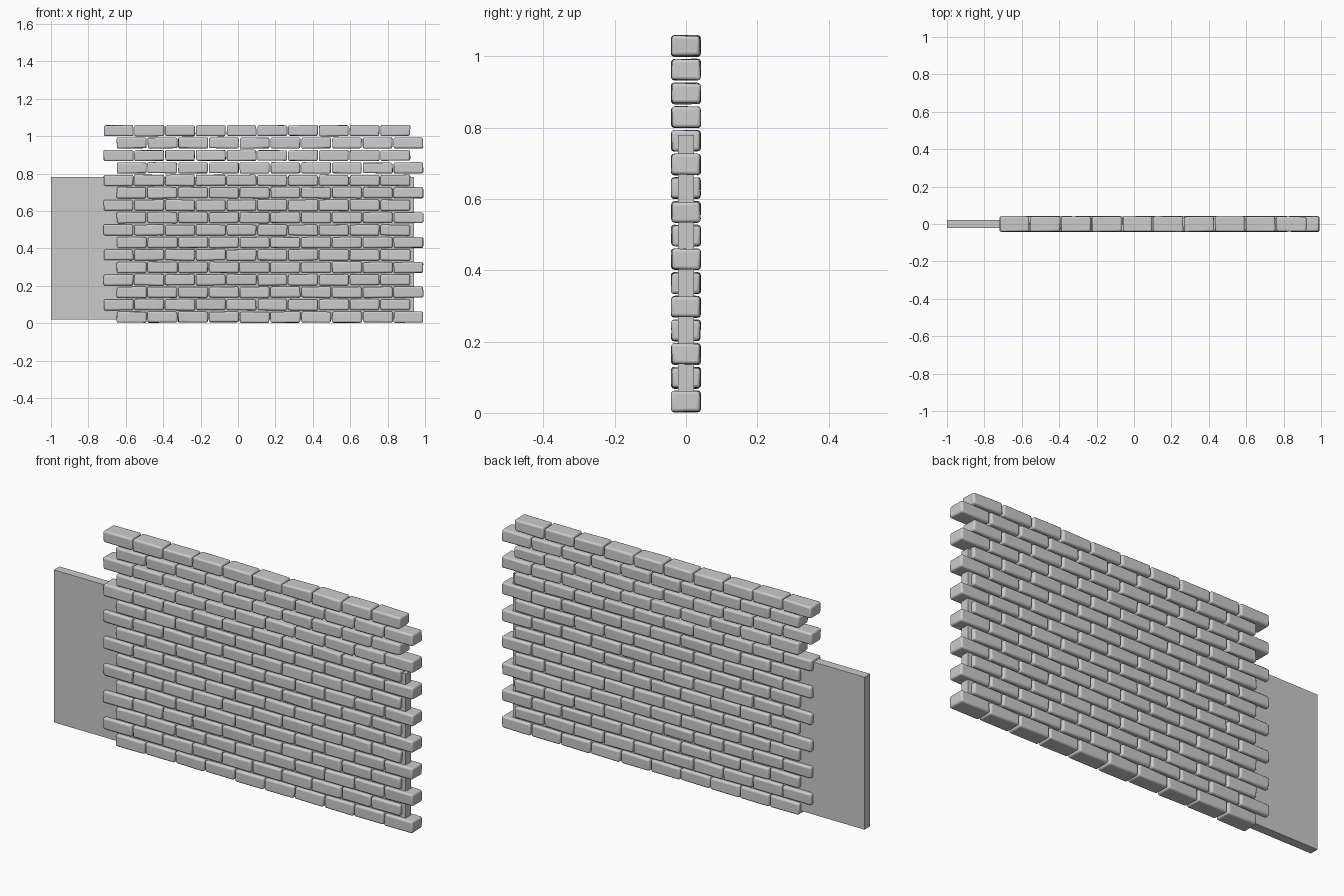
import bpy, bmesh, random
from mathutils import Matrix, Vector

if "Cube" in bpy.data.objects:
    bpy.data.objects.remove(bpy.data.objects["Cube"])

random.seed(7)
ROWS, COLS = 16, 10
PITCH_X, PITCH_Z = 0.1645, 0.0665
SIZE = Vector((0.158, 0.081, 0.058))


def finish(name, bm):
    mesh = bpy.data.meshes.new(name)
    bm.to_mesh(mesh)
    bm.free()
    ob = bpy.data.objects.new(name, mesh)
    bpy.context.collection.objects.link(ob)
    return ob


def box(bm, centre, size, jitter=0.0):
    m = Matrix.Translation(centre) @ Matrix.Diagonal((*size, 1))
    verts = bmesh.ops.create_cube(bm, size=1, matrix=m)["verts"]
    for v in verts:
        v.co += Vector([random.uniform(-jitter, jitter) for _ in range(3)])


# mortar slab running through the wall and out past the left end
bm = bmesh.new()
box(bm, Vector((-0.03, 0, 0.40)), Vector((1.94, 0.044, 0.76)))
finish("mortar_slab", bm)

# courses of worn, rounded bricks in a staggered bond
for row in range(ROWS):
    bm = bmesh.new()
    start = -0.648 if row % 2 == 0 else -0.718
    for col in range(COLS):
        x = start + col * PITCH_X + SIZE.x / 2
        box(bm, Vector((x, 0, 0.032 + row * PITCH_Z)), SIZE, 0.0022)
    ob = finish(f"brick_course_{row + 1}", bm)
    bev = ob.modifiers.new("worn_edges", "BEVEL")
    bev.width = 0.009
    bev.segments = 3
    bev.limit_method = "NONE"
    bpy.ops.object.select_all(action="DESELECT")
    ob.select_set(True)
    bpy.context.view_layer.objects.active = ob
    bpy.ops.object.shade_smooth_by_angle()
